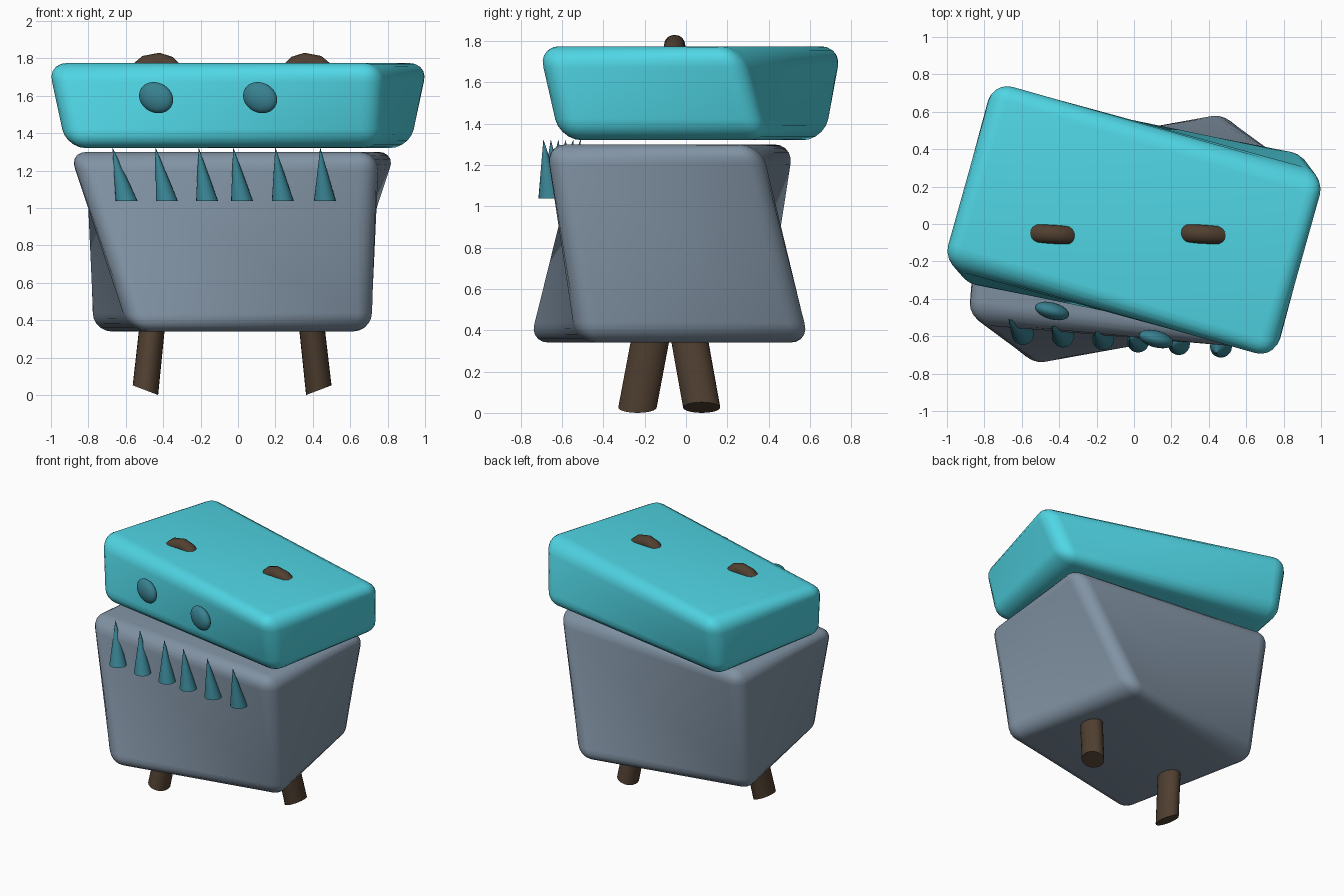
import bpy, bmesh, math
from mathutils import Vector, Matrix

if "Cube" in bpy.data.objects:
    bpy.data.objects.remove(bpy.data.objects["Cube"])


def material(name, rgb):
    m = bpy.data.materials.new(name)
    m.diffuse_color = (*rgb, 1)
    m.use_nodes = True
    m.node_tree.nodes["Principled BSDF"].inputs["Base Color"].default_value = m.diffuse_color
    return m


TEAL = material("teal", (0.08, 0.67, 0.78))
DARK_TEAL = material("dark_teal", (0.04, 0.22, 0.28))
SLATE = material("slate", (0.22, 0.29, 0.37))
BROWN = material("brown", (0.08, 0.05, 0.03))


def finish(name, bm, mat, angle=40, bevel=0):
    bmesh.ops.recalc_face_normals(bm, faces=bm.faces)
    me = bpy.data.meshes.new(name)
    bm.to_mesh(me)
    bm.free()
    me.materials.append(mat)
    ob = bpy.data.objects.new(name, me)
    bpy.context.collection.objects.link(ob)
    bpy.ops.object.select_all(action="DESELECT")
    bpy.context.view_layer.objects.active = ob
    ob.select_set(True)
    if bevel:
        mod = ob.modifiers.new("round_edges", "BEVEL")
        mod.width, mod.segments = bevel, 5
        mod.limit_method = "NONE"
        # Inward fold across each turned side
        tri = ob.modifiers.new("fold", "TRIANGULATE")
        tri.quad_method = "LONGEST_DIAGONAL"
        for m in (mod.name, tri.name):
            bpy.ops.object.modifier_apply(modifier=m)
    bpy.ops.object.shade_smooth_by_angle(angle=math.radians(angle))
    return ob


def loft(bm, rings):
    """Join rings of points into a capped solid."""
    rows = [[bm.verts.new(p) for p in r] for r in rings]
    n = len(rows[0])
    for a, b in zip(rows, rows[1:]):
        for i in range(n):
            bm.faces.new((a[i], a[(i + 1) % n], b[(i + 1) % n], b[i]))
    bm.faces.new(rows[0][::-1])
    bm.faces.new(rows[-1])


def corners(x, y, z, hw, hd, deg):
    rot = Matrix.Rotation(math.radians(deg), 3, "Z")
    return [Vector((x, y, z)) + rot @ Vector((sx * hw, sy * hd, 0))
            for sx, sy in ((-1, -1), (1, -1), (1, 1), (-1, 1))]


def twisted_block(name, low, high, mat, bevel):
    bm = bmesh.new()
    loft(bm, [corners(*low), corners(*high)])
    return finish(name, bm, mat, 50, bevel)


# Body and head: blocks with turned, straight-edged sides
twisted_block("body", (-0.03, -0.08, 0.34, 0.66, 0.577, 12),
              (-0.03, -0.078, 1.30, 0.833, 0.523, -6.5), SLATE, 0.1)
twisted_block("head", (0, 0.03, 1.32, 0.858, 0.517, -9.7),
              (0, 0.02, 1.775, 0.938, 0.512, -17), TEAL, 0.105)


# Legs: oval posts with slanted feet
def leg(name, foot, top, ry, side):
    bm = bmesh.new()
    circle = [(math.cos(t * math.tau / 24) * 0.068, math.sin(t * math.tau / 24) * ry)
              for t in range(24)]
    loft(bm, [[(foot[0] + x, foot[1] + y, 0.026 + 0.38 * x * side) for x, y in circle],
              [(top[0] + x, top[1] + y, 0.45) for x, y in circle]])
    finish(name, bm, BROWN)


leg("leg_left", (-0.495, -0.235), (-0.45, -0.155), 0.093, -1)
leg("leg_right", (0.432, 0.076), (0.385, 0.0), 0.09, 1)

# Brow ridges: bent tubes poking through the head top
for name, cx, s in (("brow_left", -0.44, 1), ("brow_right", 0.375, -1)):
    path = [(-0.16, 1.69), (-0.07, 1.765), (0.02, 1.782), (0.09, 1.76), (0.16, 1.69)]
    bm = bmesh.new()
    loft(bm, [[(cx + s * x, -0.055 - s * x * 0.06 + 0.05 * math.cos(k * math.tau / 16),
                z + 0.048 * math.sin(k * math.tau / 16)) for k in range(16)]
              for x, z in path])
    finish(name, bm, BROWN)

# Eyes: flattened balls
for name, x, y in (("eye_left", -0.438, -0.465), ("eye_right", 0.118, -0.615)):
    bm = bmesh.new()
    bmesh.ops.create_uvsphere(bm, u_segments=24, v_segments=16, radius=1)
    bm.transform(Matrix.Translation((x, y, 1.59))
                 @ Matrix.Rotation(math.radians(-15), 4, "Z")
                 @ Matrix.Rotation(math.radians(25), 4, "Y")
                 @ Matrix.Diagonal((0.097, 0.045, 0.08, 1)))
    finish(name, bm, DARK_TEAL)

# Teeth: leaning cones with flat bases
bases = (-0.595, -0.38, -0.165, 0.022, 0.24, 0.465)
tips = (-0.67, -0.44, -0.21, -0.025, 0.20, 0.44)
for i, (bx, tx) in enumerate(zip(bases, tips)):
    by, ty = -0.588 - 0.0135 * i, -0.51 - 0.036 * i
    bm = bmesh.new()
    rings = []
    for cx, cy, z, r in ((bx, by, 1.037, 0.059), (tx, ty, 1.32, 0.001)):
        rings.append([(cx + r * math.cos(k * math.tau / 20),
                       cy + r * math.sin(k * math.tau / 20), z) for k in range(20)])
    loft(bm, rings)
    finish(f"tooth_{i + 1}", bm, DARK_TEAL)
